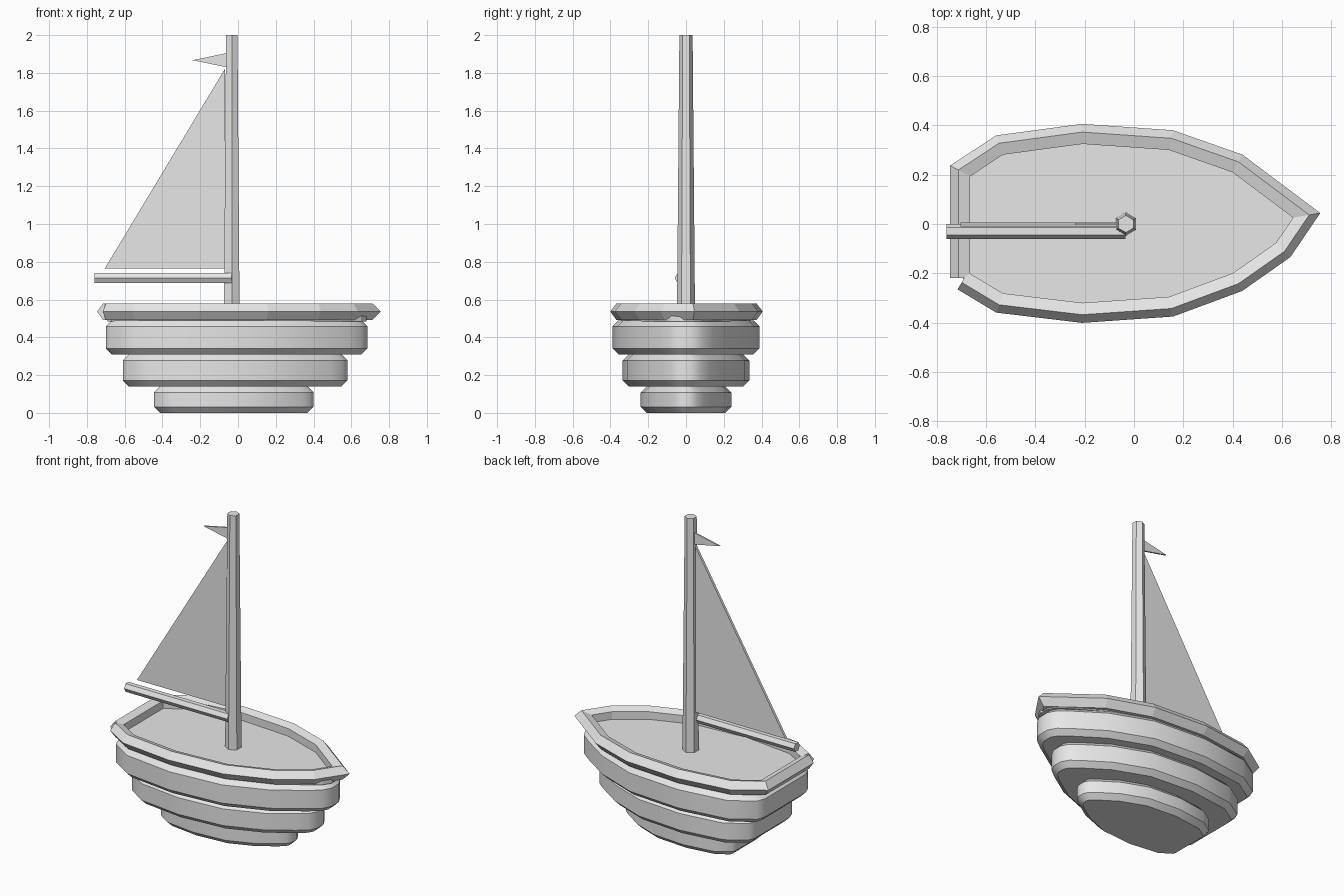
import bpy
import math
from mathutils import Vector

cube = bpy.data.objects.get("Cube")
if cube:
    bpy.data.objects.remove(cube, do_unlink=True)

grey = bpy.data.materials.new("light_grey")
grey.use_nodes = True
grey.diffuse_color = (0.8, 0.8, 0.8, 1)
grey.node_tree.nodes["Principled BSDF"].inputs["Base Color"].default_value = (0.8, 0.8, 0.8, 1)


def add_mesh(name, verts, faces, smooth_angle=None):
    mesh = bpy.data.meshes.new(name)
    mesh.from_pydata(verts, [], faces)
    mesh.materials.append(grey)
    obj = bpy.data.objects.new(name, mesh)
    bpy.context.collection.objects.link(obj)
    if smooth_angle:
        bpy.ops.object.select_all(action='DESELECT')
        obj.select_set(True)
        bpy.context.view_layer.objects.active = obj
        bpy.ops.object.shade_smooth_by_angle(angle=math.radians(smooth_angle))


def loft(name, rings, smooth_angle=None):
    """Join equal rings into a capped skin."""
    n = len(rings[0])
    verts = [tuple(p) for ring in rings for p in ring]
    faces = [(r * n + i, r * n + (i + 1) % n, (r + 1) * n + (i + 1) % n, (r + 1) * n + i)
             for r in range(len(rings) - 1) for i in range(n)]
    faces.append(tuple(reversed(range(n))))
    faces.append(tuple(range((len(rings) - 1) * n, len(rings) * n)))
    add_mesh(name, verts, faces, smooth_angle)


def miters(points, closed):
    """Outward mitre vector at each point of a counter-clockwise path."""
    result = []
    n = len(points)
    for i, p in enumerate(points):
        before = p - points[i - 1] if closed or i > 0 else points[1] - p
        after = points[(i + 1) % n] - p if closed or i < n - 1 else before
        a = Vector((before.y, -before.x)).normalized()
        b = Vector((after.y, -after.x)).normalized()
        result.append((a + b) / (1 + a.dot(b)))
    return result


def hexagon(radius, start):
    angles = [math.radians(start + 60 * i) for i in range(6)]
    return [(radius * math.cos(a), radius * math.sin(a)) for a in angles]


# Hull: three stacked tiers with chamfered edges
SIDE = [(-0.705, 0.19), (-0.685, 0.24), (-0.54, 0.325), (-0.21, 0.365), (0.15, 0.34),
        (0.42, 0.245), (0.60, 0.135), (0.67, 0.085), (0.70, 0.035)]
OUTLINE = [(x, -y) for x, y in SIDE] + SIDE[::-1]


def hull_outline(x0, x1, half_width):
    return [Vector((x0 + (x + 0.705) / 1.405 * (x1 - x0), y / 0.365 * half_width))
            for x, y in OUTLINE]


def hull_tier(name, x0, x1, half_width, z0, z1, chamfer=0.032):
    points = hull_outline(x0, x1, half_width)
    offsets = miters(points, True)
    levels = [(z0, chamfer), (z0 + chamfer, 0), (z1 - chamfer, 0), (z1, chamfer)]
    rings = [[(*(p - m * inset), z) for p, m in zip(points, offsets)] for z, inset in levels]
    loft(name, rings, 42)


hull_tier("hull_bottom", -0.445, 0.40, 0.24, 0.0, 0.14)
hull_tier("hull_middle", -0.61, 0.58, 0.335, 0.14, 0.31)
hull_tier("hull_top", -0.70, 0.685, 0.39, 0.31, 0.49)

# Deck: flat plate filling the rim
loft("deck", [[(*p, z) for p in hull_outline(-0.69, 0.68, 0.345)] for z in (0.485, 0.515)])

# Rim: five-sided section swept round the deck, open at one stern corner
path = [Vector(p) for p in (
    (-0.695, -0.23), (-0.545, -0.32), (-0.21, -0.36), (0.15, -0.335), (0.42, -0.235),
    (0.605, -0.105), (0.70, 0.035), (0.42, 0.245), (0.15, 0.34), (-0.21, 0.365),
    (-0.545, 0.32), (-0.705, 0.215), (-0.705, -0.22))]
SECTION = [(0.041, 0.537), (0.008, 0.58), (-0.04, 0.564), (-0.04, 0.495), (0.008, 0.491)]
loft("rim", [[(*(p + m * out), z) for out, z in SECTION]
             for p, m in zip(path, miters(path, False))])

# Mast: tapered six-sided pole
loft("mast", [[(x - 0.033, y, z) for x, y in hexagon(r, 30)]
              for z, r in ((0.49, 0.048), (2.0, 0.035))])

# Boom: six-sided pole beside the mast
loft("boom", [[(x, a - 0.03, b + 0.714) for a, b in hexagon(0.03, 0)]
              for x in (-0.76, -0.035)])


# Sail and pennant: thin triangles
def triangle(name, corners, y, thickness):
    loft(name, [[(x, y + s * thickness / 2, z) for x, z in corners] for s in (1, -1)])


triangle("sail", [(-0.705, 0.765), (-0.07, 0.765), (-0.07, 1.82)], -0.002, 0.016)
triangle("pennant", [(-0.24, 1.867), (-0.06, 1.83), (-0.06, 1.905)], 0.0, 0.01)
